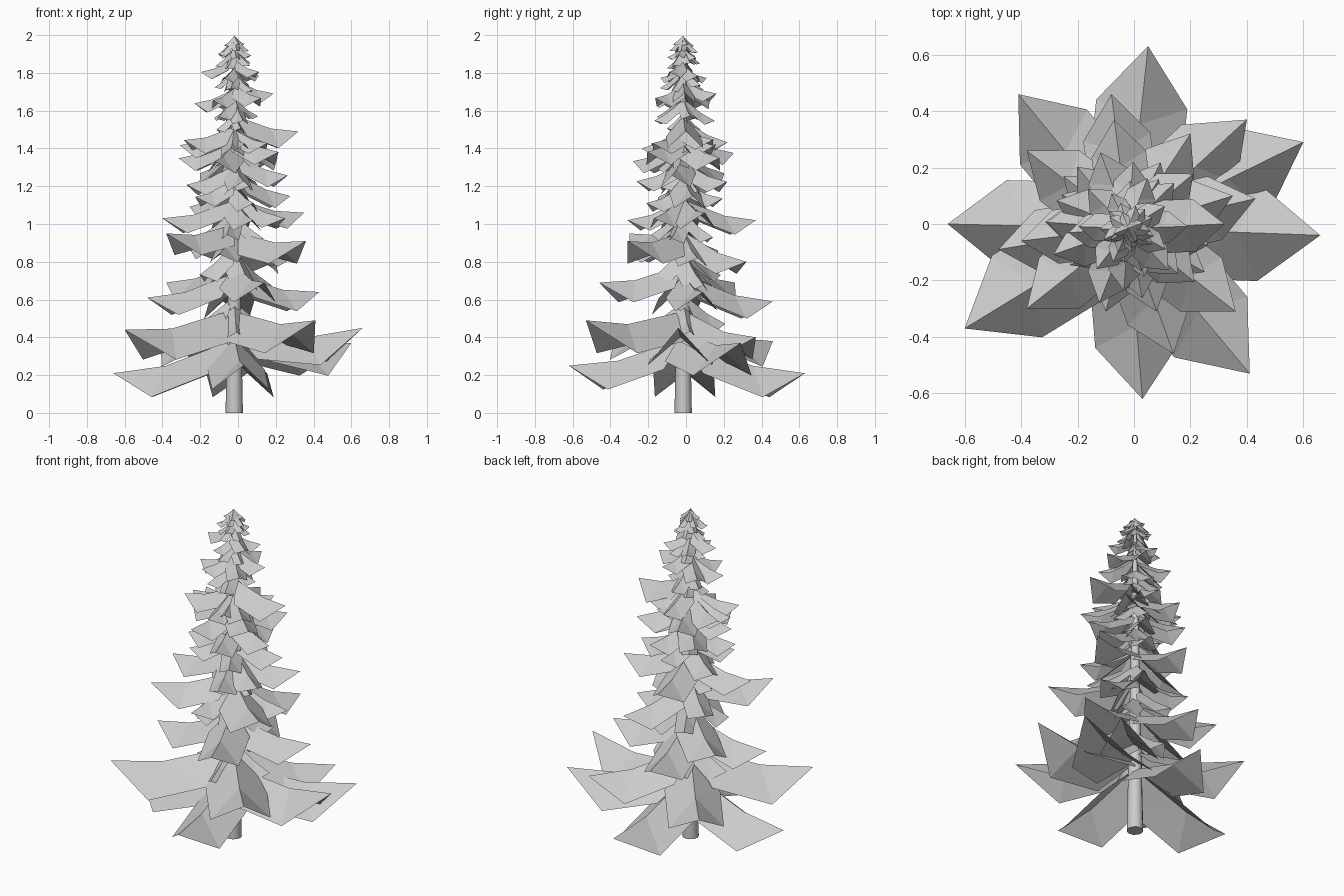
import bpy, bmesh, math, random
from mathutils import Vector

random.seed(7)
CX, CY = -0.02, -0.015


def make_object(name, bm):
    me = bpy.data.meshes.new(name)
    bm.to_mesh(me)
    bm.free()
    ob = bpy.data.objects.new(name, me)
    bpy.context.collection.objects.link(ob)
    return ob


def branch(bm, tip, tilt, wide=1.0, drop=0.22):
    """Folded kite-shaped bough: ridge from trunk to tip with drooping wings."""
    x, y, z = tip
    d = Vector((x - CX, y - CY, 0))
    L = d.length
    d.normalize()
    side = Vector((-d.y, d.x, 0))
    base = Vector((CX, CY, 0))

    def pt(r, w, h):
        return bm.verts.new(base + d * (r * L) + side * (w * L * wide) + Vector((0, 0, z + h * L)))

    root, mid, end = pt(0, 0, tilt), pt(0.57, 0, tilt * 0.43 - 0.06), pt(1, 0, 0)
    for s in (1, -1):
        inner = pt(0.19, 0.25 * s, tilt * 0.78 - drop)
        outer = pt(0.68, 0.25 * s, tilt * 0.3 - 0.06 - drop)
        for f in ((root, inner, mid), (mid, inner, outer), (mid, outer, end)):
            bm.faces.new(f if s < 0 else f[::-1])


def whorls(bm, rows, wide, drop):
    """Rows: tip height, reach in x, reach in y, count, start angle, tilt."""
    for z, rx, ry, n, a0, t in rows:
        for i in range(n):
            a = math.radians(a0 + 360 * i / n + random.uniform(-8, 8))
            k = random.uniform(0.92, 1.05)
            dz = random.uniform(-0.15, 0.15) * rx
            p = (CX + rx * k * math.cos(a), CY + ry * k * math.sin(a), z + dz)
            branch(bm, p, t, wide, drop)


# Trunk
bm = bmesh.new()
bmesh.ops.create_cone(bm, cap_ends=True, segments=12, radius1=0.046, radius2=0.008, depth=1.96)
bmesh.ops.translate(bm, verts=bm.verts, vec=(CX, CY, 0.98))
for f in bm.faces:
    f.smooth = len(f.verts) == 4
make_object("trunk", bm)

# Large lower boughs: tip x, y, z and tilt
bm = bmesh.new()
for x, y, z, t in [
    (-0.66, 0.0, 0.21, 0.28), (-0.60, -0.37, 0.44, 0.16), (0.03, -0.62, 0.25, 0.24),
    (0.41, -0.53, 0.49, 0.07), (0.66, -0.04, 0.45, -0.03), (0.60, 0.29, 0.37, 0.1),
    (0.05, 0.63, 0.21, 0.28), (-0.41, 0.46, 0.38, 0.2), (0.40, 0.37, 0.40, 0.25),
]:
    branch(bm, (x, y, z), t)
make_object("lower_boughs", bm)

# Middle boughs
bm = bmesh.new()
for x, y, z, t in [
    (-0.48, -0.09, 0.61, 0.28), (0.43, 0.09, 0.64, 0.2), (0.14, -0.46, 0.69, 0.2),
    (-0.08, 0.46, 0.59, 0.3), (-0.38, 0.26, 0.69, 0.25),
    (0.36, -0.31, 0.91, 0.1), (-0.38, -0.30, 0.95, 0.1), (0.20, 0.32, 0.80, 0.4),
    (-0.10, -0.31, 0.84, 0.45), (-0.25, 0.17, 0.86, 0.4), (0.29, 0.06, 0.82, 0.45),
    (-0.40, -0.06, 1.03, 0.25), (0.35, 0.10, 1.06, 0.2), (-0.07, 0.37, 1.02, 0.28),
    (0.08, -0.31, 1.02, 0.35), (0.25, -0.17, 1.03, 0.4),
]:
    branch(bm, (x, y, z), t)
make_object("middle_boughs", bm)

# Short steep boughs that fill the core
bm = bmesh.new()
whorls(bm, [
    (0.46, 0.24, 0.24, 4, 100, 0.7), (0.70, 0.22, 0.22, 4, 30, 0.8),
    (0.94, 0.18, 0.18, 4, 75, 0.8), (1.18, 0.15, 0.15, 4, 30, 0.9),
    (1.31, 0.14, 0.14, 4, 80, 0.9), (1.50, 0.10, 0.10, 4, 20, 0.9),
], 1.2, 0.35)
make_object("inner_boughs", bm)

# Upper boughs
bm = bmesh.new()
whorls(bm, [
    (1.12, 0.29, 0.22, 5, 10, 0.4), (1.23, 0.28, 0.27, 5, -85, 0.4),
    (1.34, 0.30, 0.31, 5, 180, 0.35), (1.46, 0.33, 0.19, 5, 0, 0.25),
    (1.46, 0.30, 0.20, 3, 180, 0.3), (1.41, 0.15, 0.23, 4, 90, 0.5),
    (1.56, 0.13, 0.17, 5, 80, 0.7), (1.67, 0.22, 0.18, 6, 5, 0.35),
    (1.72, 0.11, 0.12, 5, 40, 0.8), (1.79, 0.17, 0.13, 5, 175, 0.4),
    (1.84, 0.10, 0.10, 5, 30, 0.9), (1.89, 0.10, 0.09, 5, 200, 0.6),
    (1.91, 0.08, 0.08, 5, 70, 1.0), (1.95, 0.06, 0.06, 4, 20, 0.8),
], 1.1, 0.27)
make_object("upper_boughs", bm)
